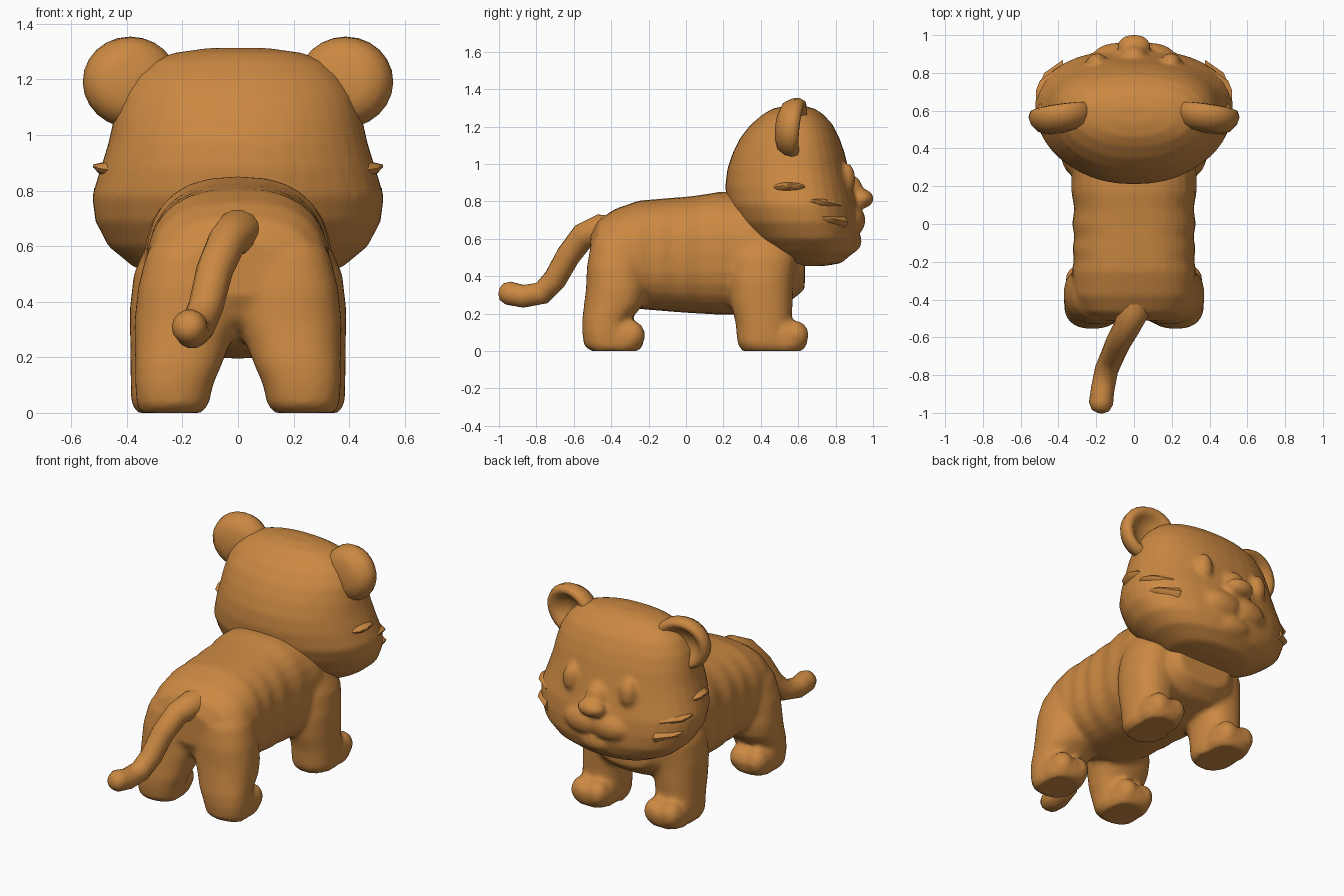
import bpy, bmesh, math
from mathutils import Vector, Matrix

if "Cube" in bpy.data.objects:
    bpy.data.objects.remove(bpy.data.objects["Cube"])

fur = bpy.data.materials.new("orange fur")
fur.diffuse_color = (0.60, 0.25, 0.055, 1)
fur.use_nodes = True
fur.node_tree.nodes["Principled BSDF"].inputs["Base Color"].default_value = fur.diffuse_color


def finish(name, bm, angle=40):
    bmesh.ops.recalc_face_normals(bm, faces=bm.faces)
    me = bpy.data.meshes.new(name)
    bm.to_mesh(me)
    bm.free()
    me.materials.append(fur)
    ob = bpy.data.objects.new(name, me)
    bpy.context.collection.objects.link(ob)
    bpy.ops.object.select_all(action='DESELECT')
    ob.select_set(True)
    bpy.context.view_layer.objects.active = ob
    bpy.ops.object.shade_smooth_by_angle(angle=math.radians(angle))
    return ob


def blend(ob, voxel, iterations):
    """Fuse overlapping volumes into one soft skin."""
    mod = ob.modifiers.new("blend", 'REMESH')
    mod.mode = 'VOXEL'
    mod.voxel_size = voxel
    mod.use_smooth_shade = True
    mod = ob.modifiers.new("soften", 'SMOOTH')
    mod.factor = .5
    mod.iterations = iterations


def loft(bm, rings, p=2.0, n=28):
    """Skin superellipse rings given as (centre, u axis, v axis)."""
    prev = first = None
    for c, u, v in rings:
        loop = []
        for i in range(n):
            a = 2 * math.pi * i / n
            co, si = math.cos(a), math.sin(a)
            x = math.copysign(abs(co) ** (2 / p), co)
            y = math.copysign(abs(si) ** (2 / p), si)
            loop.append(bm.verts.new(Vector(c) + Vector(u) * x + Vector(v) * y))
        if prev:
            for i in range(n):
                j = (i + 1) % n
                bm.faces.new((prev[i], prev[j], loop[j], loop[i]))
        else:
            first = loop
        prev = loop
    bm.faces.new(first[::-1])
    bm.faces.new(prev)


def z_rings(rows, side=1):
    """Rows of (z, cx, cy, half x, half y)."""
    return [((side * x, y, z), (hx, 0, 0), (0, hy, 0)) for z, x, y, hx, hy in rows]


def ball(bm, centre, radii, rot=None):
    m = Matrix.Translation(centre) @ (rot or Matrix()) @ Matrix.Diagonal((*radii, 1))
    bmesh.ops.create_uvsphere(bm, u_segments=20, v_segments=12, radius=1, matrix=m)


# Body, with slightly raised bands along the flanks: (y, bottom, top, half x)
BODY = [(-.51, .42, .62, .16), (-.47, .34, .70, .27), (-.38, .27, .76, .32),
        (-.25, .225, .805, .33), (-.19, .22, .81, .318), (-.13, .215, .815, .327),
        (-.07, .21, .82, .315), (0, .205, .825, .328), (.08, .20, .835, .316),
        (.17, .195, .85, .332), (.25, .195, .85, .33), (.34, .20, .84, .34),
        (.45, .235, .76, .335), (.55, .26, .66, .29), (.635, .33, .56, .18)]
bm = bmesh.new()
loft(bm, [((0, y, (a + b) / 2), (h, 0, 0), (0, 0, (b - a) / 2)) for y, a, b, h in BODY], 2.5)

# Legs with broad thighs, flat-soled paws and toes
HIND = [(0, .24, -.41, .11, .10), (.03, .235, -.42, .13, .125), (.1, .23, -.43, .14, .125),
        (.17, .215, -.425, .155, .13), (.25, .20, -.385, .172, .16), (.33, .185, -.37, .188, .165),
        (.45, .18, -.37, .18, .16), (.57, .165, -.36, .165, .15), (.68, .14, -.35, .12, .09)]
FORE = [(0, .25, .43, .115, .13), (.04, .255, .42, .13, .145), (.15, .255, .415, .132, .15),
        (.25, .25, .405, .138, .165), (.37, .235, .40, .155, .175), (.5, .23, .41, .145, .18),
        (.65, .22, .40, .09, .13)]
PAW = [(0, 0, 0, .105, .095), (.03, 0, .005, .122, .115), (.09, 0, .01, .125, .12),
       (.135, 0, 0, .11, .10), (.165, 0, -.02, .07, .06)]
for s in (1, -1):
    loft(bm, z_rings(HIND, s), 2.3)
    loft(bm, z_rings(FORE, s), 2.3)
    for y, x in ((-.35, .24), (.525, .255)):
        loft(bm, [((s * x, y + c[1], c[2]), u, v) for c, u, v in z_rings(PAW)], 2.4)
        for dx in (-.055, .055):
            ball(bm, (s * (x + dx), y + .06, .085), (.066, .072, .078))
blend(finish("body_and_legs", bm), .017, 4)

# Head, egg-shaped in plan and broader towards the face: (z, back y, front y, half x)
HEAD = [(.455, .54, .74, .15), (.47, .48, .83, .25), (.53, .40, .90, .375), (.60, .33, .925, .46),
        (.69, .26, .925, .51), (.78, .22, .915, .525), (.88, .21, .89, .497), (.97, .22, .87, .47),
        (1.06, .25, .848, .45), (1.14, .29, .82, .425), (1.21, .345, .785, .38),
        (1.265, .41, .735, .315), (1.295, .46, .69, .23), (1.312, .53, .63, .11)]
bm = bmesh.new()
loft(bm, z_rings([(z, 0, (a + b) / 2, h, (b - a) / 2) for z, a, b, h in HEAD]), 2.2, 36)
for v in bm.verts:
    v.co.x *= 1 + .3 * (v.co.y - .59)
# Muzzle lobes, chin, nose, eyes
for s in (1, -1):
    ball(bm, (s * .085, .875, .70), (.14, .085, .09))
    ball(bm, (s * .2, .86, .92), (.052, .045, .085), Matrix.Rotation(-s * .35, 4, 'Z'))
ball(bm, (0, .87, .59), (.13, .07, .07))
ball(bm, (0, .94, .815), (.09, .064, .052))
ball(bm, (0, .885, .86), (.07, .06, .08))
blend(finish("head", bm, 60), .016, 3)

# Cupped ear, lathed around the y axis: (radius, y)
EAR = [(0, -.08), (.08, -.077), (.13, -.057), (.158, -.015), (.165, .025), (.152, .055),
       (.125, .06), (.10, .035), (.06, 0), (0, -.01)]
for s, side in ((1, "right"), (-1, "left")):
    bm = bmesh.new()
    vs = [bm.verts.new((r, y, 0)) for r, y in EAR]
    edges = [bm.edges.new(e) for e in zip(vs, vs[1:])]
    bmesh.ops.spin(bm, geom=vs + edges, cent=(0, 0, 0), axis=(0, 1, 0),
                   angle=2 * math.pi, steps=24, use_duplicate=False)
    bmesh.ops.remove_doubles(bm, verts=bm.verts, dist=1e-4)
    tilt = Matrix.Rotation(-s * .14, 4, 'Z') @ Matrix.Rotation(-.1, 4, 'X')
    bm.transform(Matrix.Translation((s * .382, .565, 1.192)) @ tilt @ Matrix.Diagonal((1.06, 1, 1, 1)))
    finish(side + "_ear", bm, 70)

    # Cheek tufts, flattened spikes pointing outward
    bm = bmesh.new()
    for y, z, reach in ((.56, .885, .522), (.69, .80, .518), (.73, .71, .495)):
        loft(bm, [((s * (reach - .12), y, z - .02), (0, .14, 0), (0, 0, .055)),
                  ((s * (reach - .02), y, z - .005), (0, .07, 0), (0, 0, .018)),
                  ((s * reach, y, z + .004), (0, .02, 0), (0, 0, .004))], 2, 12)
    finish(side + "_cheek_tufts", bm)

# Tail: (x, y, z, radius)
TAIL = [(.01, -.38, .64, .09), (0, -.46, .65, .082), (-.04, -.55, .615, .07),
        (-.085, -.63, .51, .066), (-.115, -.70, .385, .063), (-.145, -.77, .31, .062),
        (-.165, -.87, .293, .062), (-.175, -.95, .31, .064), (-.178, -.985, .317, .047),
        (-.18, -.998, .32, .02)]
bm = bmesh.new()
rings = []
for i, (x, y, z, r) in enumerate(TAIL):
    a, b = TAIL[max(i - 1, 0)], TAIL[min(i + 1, len(TAIL) - 1)]
    d = (Vector(b[:3]) - Vector(a[:3])).normalized()
    u = d.cross(Vector((0, 0, 1))).normalized()
    rings.append(((x, y, z), u * r, u.cross(d) * r))
loft(bm, rings, 2, 14)
finish("tail", bm, 60)
